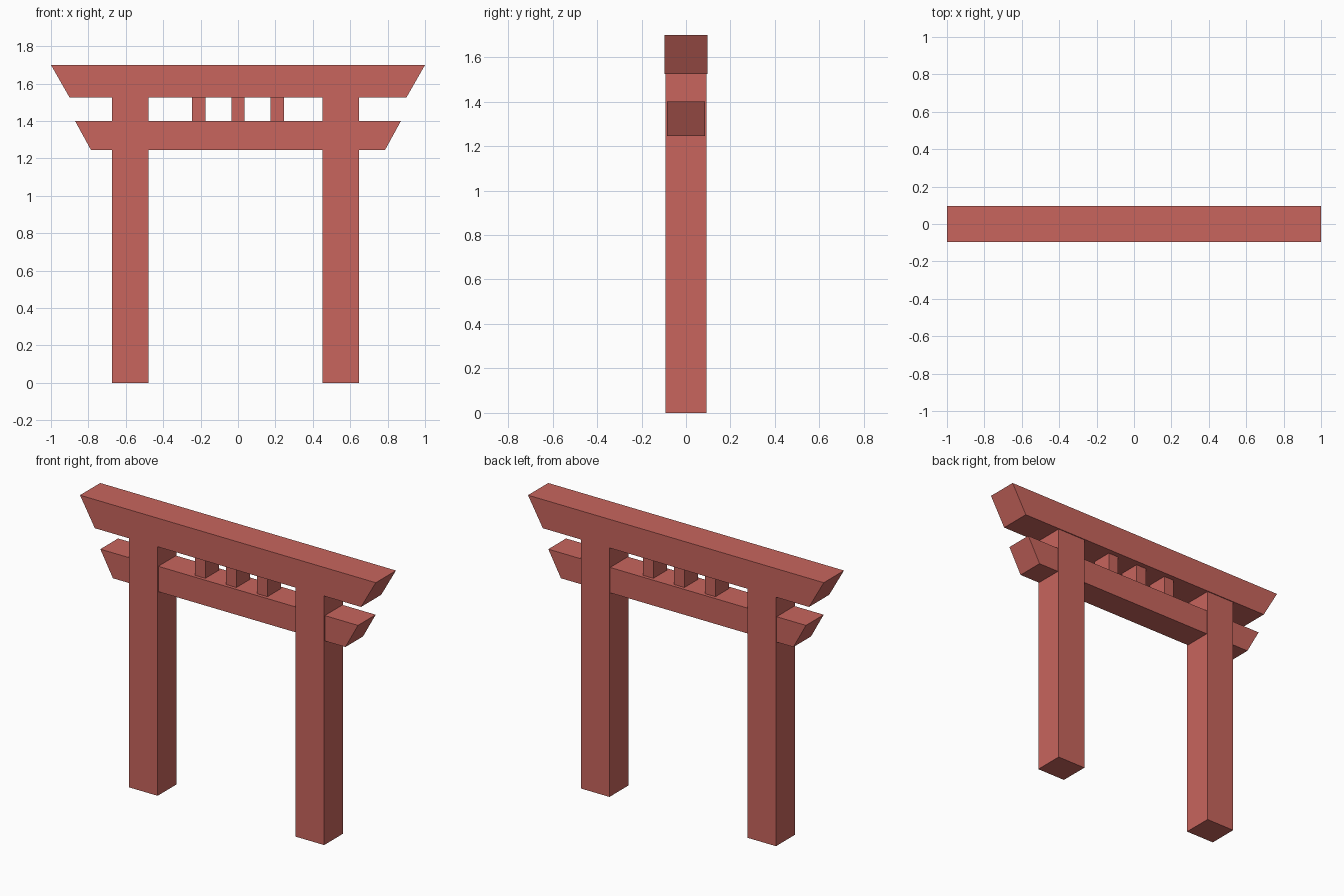
import bpy
import bmesh

if "Cube" in bpy.data.objects:
    bpy.data.objects.remove(bpy.data.objects["Cube"])

red = bpy.data.materials.new("red_paint")
red.diffuse_color = (0.58, 0.13, 0.11, 1.0)
red.use_nodes = True
red.node_tree.nodes["Principled BSDF"].inputs["Base Color"].default_value = red.diffuse_color


def prism(name, profile, depth):
    """Extrude a front-view (x, z) profile symmetrically along y."""
    bm = bmesh.new()
    face = bm.faces.new([bm.verts.new((x, -depth / 2, z)) for x, z in profile])
    ext = bmesh.ops.extrude_face_region(bm, geom=[face])
    moved = [v for v in ext["geom"] if isinstance(v, bmesh.types.BMVert)]
    bmesh.ops.translate(bm, verts=moved, vec=(0, depth, 0))
    bmesh.ops.recalc_face_normals(bm, faces=bm.faces)
    mesh = bpy.data.meshes.new(name)
    bm.to_mesh(mesh)
    bm.free()
    mesh.materials.append(red)
    obj = bpy.data.objects.new(name, mesh)
    bpy.context.collection.objects.link(obj)
    return obj


def beam(name, bottom_half, top_half, z0, z1, depth):
    """Crossbeam with slanted ends."""
    return prism(name, [(-bottom_half, z0), (bottom_half, z0),
                        (top_half, z1), (-top_half, z1)], depth)


def post(name, x, width, z0, z1, depth):
    """Upright rectangular post centred on x."""
    w = width / 2
    return prism(name, [(x - w, z0), (x + w, z0), (x + w, z1), (x - w, z1)], depth)


# Crossbeams
beam("top_beam", 0.90, 1.00, 1.525, 1.70, 0.195)
beam("lower_beam", 0.786, 0.871, 1.245, 1.40, 0.171)

# Main pillars, running through the lower beam up to the top beam
post("left_pillar", -0.576, 0.194, 0.0, 1.53, 0.184)
post("right_pillar", 0.55, 0.194, 0.0, 1.53, 0.184)

# Short struts between the beams
for label, x in (("left", -0.21), ("middle", 0.0), ("right", 0.21)):
    post(f"{label}_strut", x, 0.07, 1.395, 1.53, 0.13)
